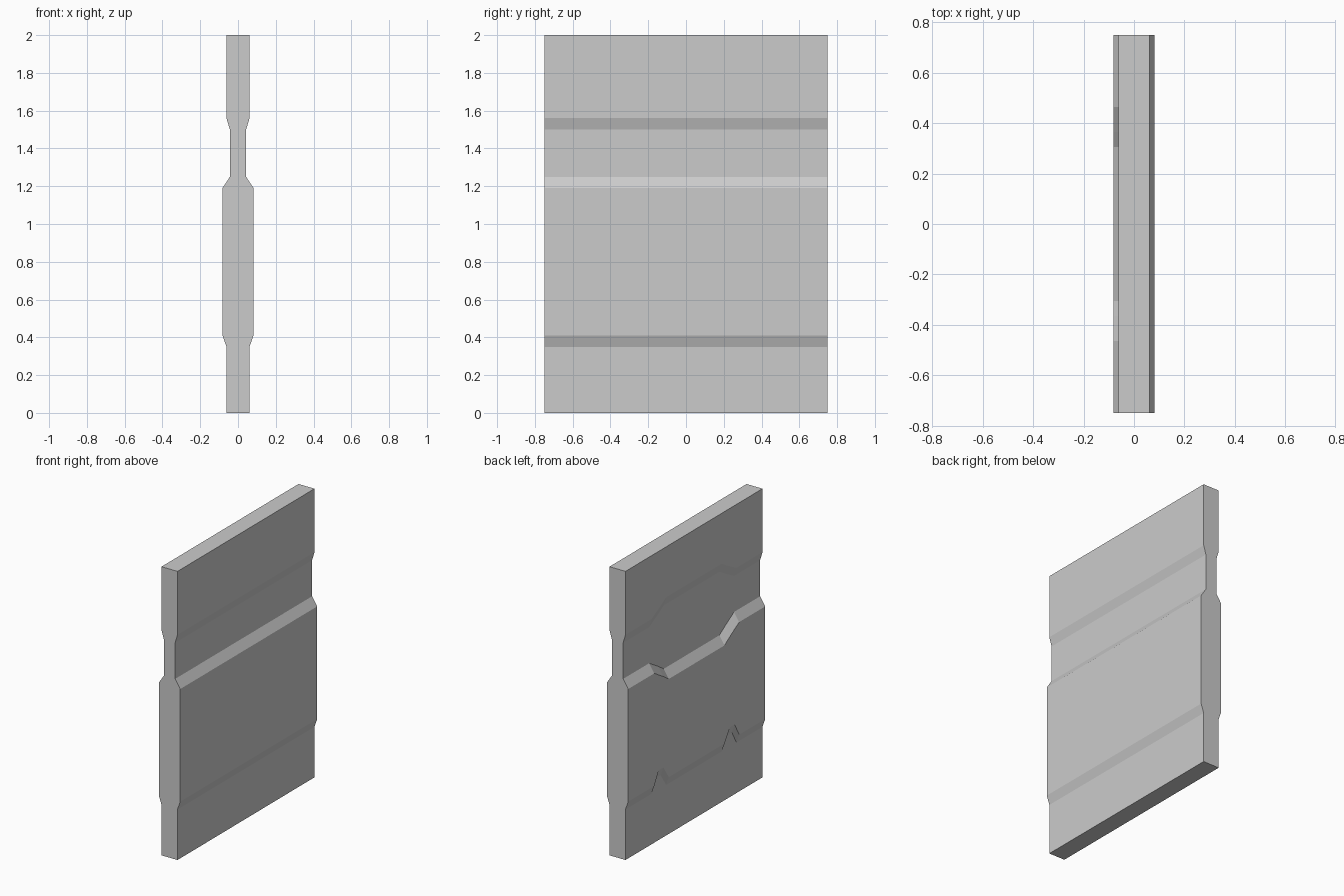
import bpy, bmesh

if "Cube" in bpy.data.objects:
    bpy.data.objects.remove(bpy.data.objects["Cube"])

# Stations across the panel: (y, step amount in middle, height of lower notch)
half = [(0.75, 0, 0), (0.465, 0, 0), (0.415, 0.3, 0.09), (0.365, 0.6, 0.09), (0.305, 1, 0)]
stations = [(-y, s, n) for y, s, n in half] + [(y, s, n) for y, s, n in reversed(half)]

THICK, BASE, THIN = 0.082, 0.061, 0.043


def side_profile(step=0, notch=0):
    """Half thickness and height, bottom to top, of one face of the panel."""
    return [(BASE, 0), (BASE, 0.35 + notch), (THICK, 0.41 + notch),
            (THICK, 1.19 - 0.1 * step), (THIN, 1.25 - 0.1 * step),
            (THIN, 1.50 + 0.09 * step), (BASE, 1.56 + 0.09 * step), (BASE, 2)]


# Wall panel: plain stepped face on +x, stepped and notched face on -x
bm = bmesh.new()
rings = []
for y, step, notch in stations:
    plain = [(x, y, z) for x, z in side_profile()]
    cut = [(-x, y, z) for x, z in reversed(side_profile(step, notch))]
    rings.append([bm.verts.new(co) for co in plain + cut])
count = len(rings[0])
for a, b in zip(rings, rings[1:]):
    for i in range(count):
        j = (i + 1) % count
        bm.faces.new((a[i], a[j], b[j], b[i]))
bm.faces.new(rings[0])
bm.faces.new(rings[-1])
bmesh.ops.recalc_face_normals(bm, faces=bm.faces)

mesh = bpy.data.meshes.new("wall_panel")
bm.to_mesh(mesh)
bm.free()
panel = bpy.data.objects.new("wall_panel", mesh)
bpy.context.collection.objects.link(panel)
